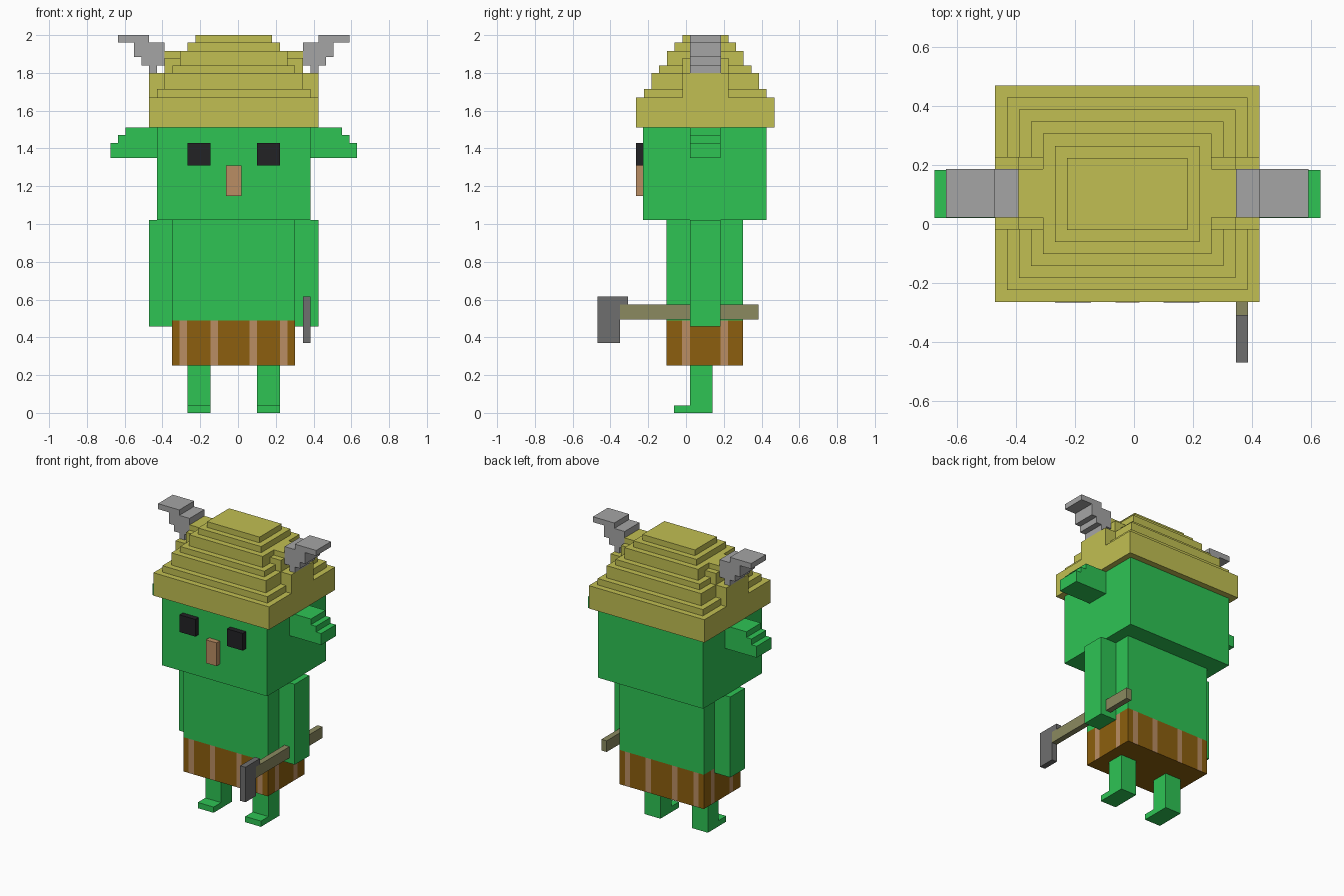
import bpy
import bmesh
from mathutils import Vector

if "Cube" in bpy.data.objects:
    bpy.data.objects.remove(bpy.data.objects["Cube"])

MID = -0.0225  # symmetry plane of the figure in x


def linear(c):
    c /= 255
    return c / 12.92 if c <= 0.04045 else ((c + 0.055) / 1.055) ** 2.4


def material(name, r, g, b):
    m = bpy.data.materials.new(name)
    m.use_nodes = True
    col = (linear(r), linear(g), linear(b), 1)
    m.diffuse_color = col
    m.node_tree.nodes["Principled BSDF"].inputs["Base Color"].default_value = col
    return m


GREEN = material("green skin", 46, 196, 84)
STRAW = material("straw yellow", 193, 191, 82)
HORN = material("horn grey", 165, 165, 165)
IRON = material("dark iron", 110, 110, 110)
WOOD = material("dull wood", 139, 138, 96)
LEATHER = material("brown leather", 140, 95, 14)
TAN = material("tan", 186, 141, 99)
BLACK = material("black", 34, 34, 37)


def add_box(bm, x0, x1, y0, y1, z0, z1):
    verts = bmesh.ops.create_cube(bm, size=1)["verts"]
    for v in verts:
        v.co = Vector((x1 if v.co.x > 0 else x0,
                       y1 if v.co.y > 0 else y0,
                       z1 if v.co.z > 0 else z0))


def finish(name, bm, *mats):
    bmesh.ops.recalc_face_normals(bm, faces=bm.faces[:])
    mesh = bpy.data.meshes.new(name)
    bm.to_mesh(mesh)
    bm.free()
    for m in mats:
        mesh.materials.append(m)
    ob = bpy.data.objects.new(name, mesh)
    bpy.context.collection.objects.link(ob)
    return ob


def part(name, mat, *boxes):
    bm = bmesh.new()
    for b in boxes:
        add_box(bm, *b)
    return finish(name, bm, mat)


def pair(name, mat, *boxes):
    """Build a part on the left (+x) and its mirror on the right."""
    part("left_" + name, mat, *boxes)
    part("right_" + name, mat,
         *[(2 * MID - b[1], 2 * MID - b[0], *b[2:]) for b in boxes])


# Head, body and limbs
part("head", GREEN, (-0.43, 0.385, -0.228, 0.425, 1.02, 1.51))
part("body", GREEN, (-0.35, 0.303, -0.103, 0.303, 0.49, 1.02))
pair("arm", GREEN, (0.303, 0.425, 0.02, 0.182, 0.457, 1.02))
pair("leg", GREEN, (0.10, 0.222, 0.02, 0.14, 0, 0.25),
     (0.10, 0.222, -0.063, 0.02, 0, 0.04))
pair("ear", GREEN, (0.385, 0.63, 0.02, 0.182, 1.35, 1.43),
     (0.385, 0.59, 0.02, 0.182, 1.43, 1.47),
     (0.385, 0.55, 0.02, 0.182, 1.47, 1.51))

# Face
pair("eye", BLACK, (0.10, 0.222, -0.265, -0.228, 1.31, 1.43))
part("nose", TAN, (-0.063, 0.019, -0.265, -0.228, 1.147, 1.31))

# Stepped hat: every layer is inset by one step
STEP = 0.0407
levels = [1.51, 1.67, 1.715, 1.80, 1.84, 1.917, 1.96, 2.0]
layers = []
for i in range(7):
    d = i * STEP
    layers.append((-0.47 + d, 0.425 - d, -0.264 + d, 0.468 - d,
                   levels[i], levels[i + 1]))
part("hat", STRAW, *layers)

# Horn sockets and stepped horns
pair("horn_socket", STRAW,
     (0.25, 0.425, -0.018, 0.226, 1.67, 1.80),
     (0.25, 0.345, -0.018, 0.226, 1.80, 1.88),
     (0.25, 0.345, 0.022, 0.186, 1.88, 1.917))
pair("horn", HORN,
     (0.385, 0.425, 0.022, 0.186, 1.80, 1.84),
     (0.345, 0.465, 0.022, 0.186, 1.84, 1.883),
     (0.345, 0.505, 0.022, 0.186, 1.883, 1.962),
     (0.425, 0.59, 0.022, 0.186, 1.962, 2.0))

# Skirt with stripes cut into its side faces
front_stripes = [(-0.31, -0.27), (-0.145, -0.105), (0.06, 0.10), (0.222, 0.262)]
side_stripes = [(-0.022, 0.02), (0.182, 0.223)]
bm = bmesh.new()
add_box(bm, -0.35, 0.303, -0.103, 0.303, 0.25, 0.49)
for stripes, axis in ((front_stripes, Vector((1, 0, 0))),
                      (side_stripes, Vector((0, 1, 0)))):
    for edge in [e for s in stripes for e in s]:
        bmesh.ops.bisect_plane(bm, geom=bm.verts[:] + bm.edges[:] + bm.faces[:],
                               plane_co=axis * edge, plane_no=axis)
bm.normal_update()
for f in bm.faces:
    c, n = f.calc_center_median(), f.normal
    on_front = abs(n.y) > 0.5 and any(a < c.x < b for a, b in front_stripes)
    on_side = abs(n.x) > 0.5 and any(a < c.y < b for a, b in side_stripes)
    f.material_index = 1 if on_front or on_side else 0
finish("skirt", bm, LEATHER, TAN)

# Axe held in the left hand
part("axe_handle", WOOD, (0.345, 0.385, -0.35, 0.385, 0.495, 0.573))
part("axe_head", IRON, (0.345, 0.385, -0.468, -0.35, 0.37, 0.615),
     (0.345, 0.385, -0.35, -0.307, 0.573, 0.615))
